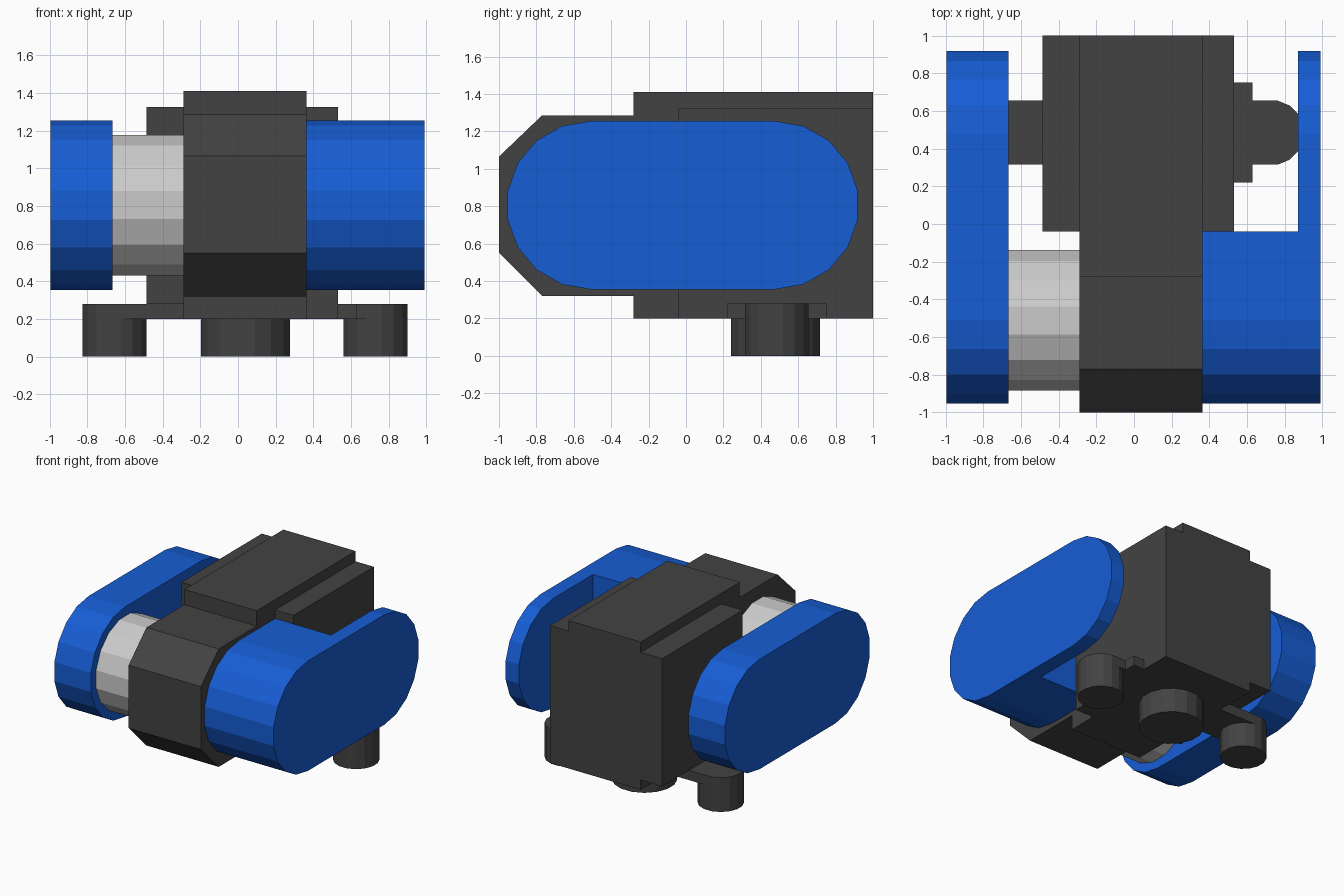
import bpy, bmesh
from math import sin, cos, pi, radians
from mathutils import Vector

if "Cube" in bpy.data.objects:
    bpy.data.objects.remove(bpy.data.objects["Cube"])


def material(name, rgb):
    m = bpy.data.materials.new(name)
    m.diffuse_color = (*rgb, 1)
    m.use_nodes = True
    m.node_tree.nodes["Principled BSDF"].inputs["Base Color"].default_value = m.diffuse_color
    return m


DARK = material("dark_grey", (0.055, 0.055, 0.055))
BLUE = material("blue", (0.008, 0.11, 0.66))
LIGHT = material("light_grey", (0.55, 0.55, 0.55))


def prism(name, pts, start, end, mat, axis="x"):
    """Extrude a flat profile: (y, z) points along x, or (x, y) points along z."""
    def place(p, t):
        return (t, p[0], p[1]) if axis == "x" else (p[0], p[1], t)
    bm = bmesh.new()
    face = bm.faces.new([bm.verts.new(place(p, start)) for p in pts])
    ext = bmesh.ops.extrude_face_region(bm, geom=[face])
    moved = [g for g in ext["geom"] if isinstance(g, bmesh.types.BMVert)]
    delta = Vector(place((0, 0), end - start))
    bmesh.ops.translate(bm, verts=moved, vec=delta)
    bmesh.ops.recalc_face_normals(bm, faces=bm.faces)
    mesh = bpy.data.meshes.new(name)
    bm.to_mesh(mesh)
    bm.free()
    mesh.materials.append(mat)
    obj = bpy.data.objects.new(name, mesh)
    bpy.context.collection.objects.link(obj)
    return obj


def box(name, x0, x1, y0, y1, z0, z1, mat):
    return prism(name, [(y0, z0), (y1, z0), (y1, z1), (y0, z1)], x0, x1, mat)


def circle(cx, cy, r, n=16):
    # half-step offset puts flats on the axes
    return [(cx + r * cos((i + 0.5) * 2 * pi / n),
             cy + r * sin((i + 0.5) * 2 * pi / n)) for i in range(n)]


# Rounded pod outline: ten-point arcs at each end
MID_Z, R = 0.805, 0.45


def arc(cy, first):
    return [(cy + R * cos(radians(first + 20 * i)),
             MID_Z + R * sin(radians(first + 20 * i))) for i in range(10)]


front_arc, rear_arc = arc(-0.51, 90), arc(0.475, -90)
stadium = front_arc + rear_arc
half_stadium = front_arc + [(-0.04, MID_Z - R), (-0.04, MID_Z + R)]

# Central body with chamfered nose and taller rear
prism("central_body", [
    (-1, 0.55), (-0.77, 0.32), (-0.28, 0.32), (-0.28, 0.2), (1, 0.2),
    (1, 1.41), (-0.28, 1.41), (-0.28, 1.285), (-0.77, 1.285), (-1, 1.065)],
    -0.29, 0.365, DARK)

# Side steps of the rear body
box("left_body_step", -0.485, -0.29, -0.04, 1, 0.28, 1.325, DARK)
box("right_body_step", 0.365, 0.53, -0.04, 1, 0.2, 1.325, DARK)

# Side pods and light axle drum
prism("left_pod", stadium, -0.995, -0.665, BLUE)
prism("right_pod_cover", stadium, 0.87, 0.99, BLUE)
prism("right_pod_hub", half_stadium, 0.365, 0.87, BLUE)
prism("axle_drum", circle(-0.512, MID_Z, 0.38), -0.665, -0.29, LIGHT)

# Support plate and arms carrying the outer feet
FOOT_Y = 0.485
box("right_support_plate", 0.53, 0.63, 0.22, 0.75, 0.2, 0.28, DARK)
box("left_foot_arm", -0.655, -0.29, 0.315, 0.655, 0.2, 0.28, DARK)
box("right_foot_arm", 0.63, 0.73, 0.315, 0.655, 0.2, 0.28, DARK)

# Three round feet
for name, x, r, top in (("left_foot", -0.655, 0.173, 0.28),
                        ("right_foot", 0.73, 0.173, 0.28),
                        ("middle_foot", 0.04, 0.242, 0.2)):
    prism(name, circle(x, FOOT_Y if r < 0.2 else 0.478, r), 0, top, DARK, "z")
